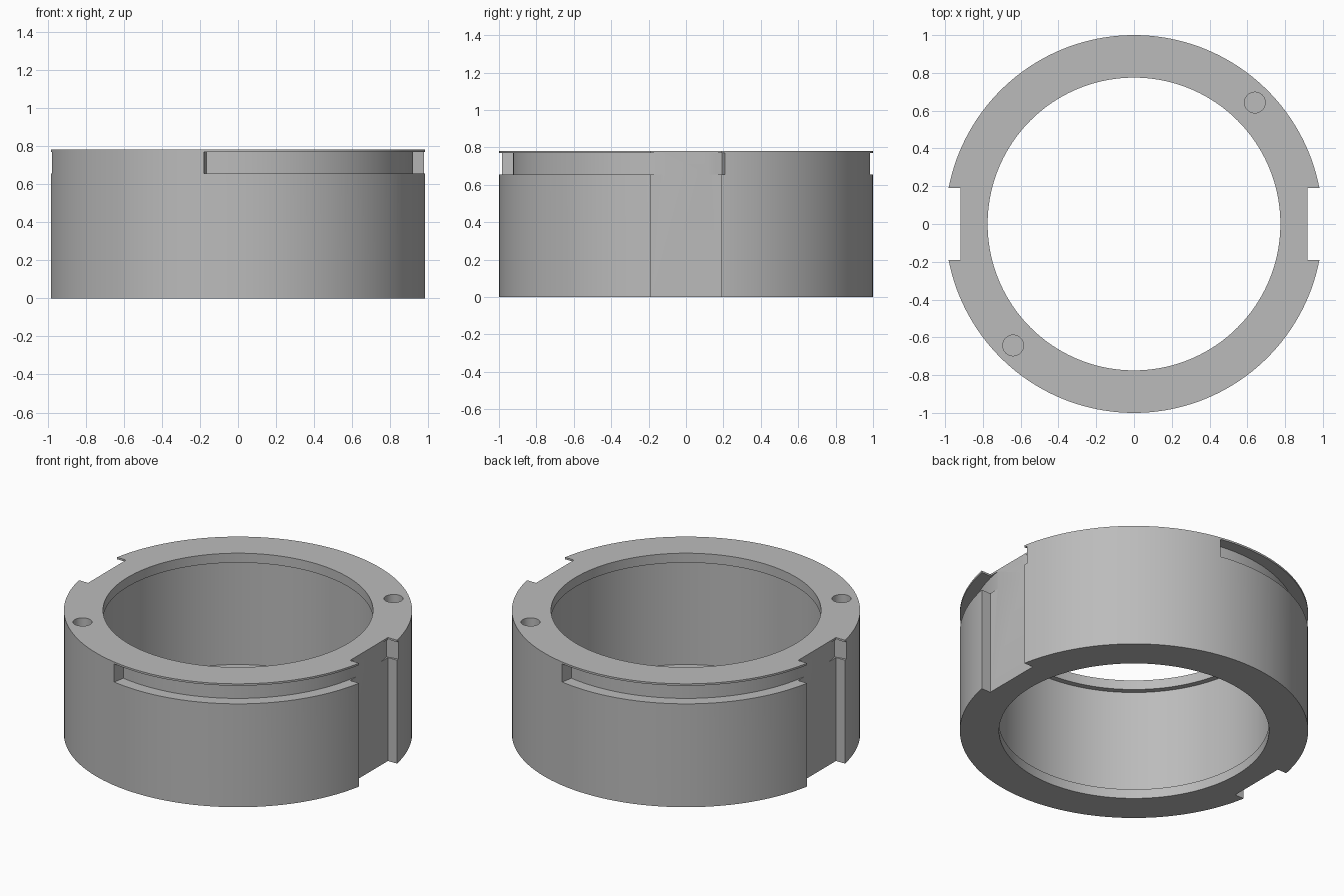
import bpy, bmesh, math
from math import radians, cos, sin

if "Cube" in bpy.data.objects:
    bpy.data.objects.remove(bpy.data.objects["Cube"])

H = 0.782          # ring height
SEG = 160          # sides of the full circle

grey = bpy.data.materials.new("plain_grey")
grey.diffuse_color = (0.5, 0.5, 0.5, 1)
grey.use_nodes = True
grey.node_tree.nodes["Principled BSDF"].inputs["Base Color"].default_value = grey.diffuse_color


def sweep(name, profile, a0=0, a1=360, n=SEG):
    """Turn a closed (radius, z) profile around z from angle a0 to a1."""
    bm = bmesh.new()
    full = a1 - a0 == 360
    rows = []
    for i in range(n if full else n + 1):
        a = radians(a0 + (a1 - a0) * i / n)
        rows.append([bm.verts.new((r * cos(a), r * sin(a), z)) for r, z in profile])
    m = len(profile)
    for i in range(n):
        p, q = rows[i], rows[(i + 1) % len(rows)]
        for j in range(m):
            k = (j + 1) % m
            bm.faces.new((p[j], q[j], q[k], p[k]))
    if not full:
        bm.faces.new(rows[0])
        bm.faces.new(rows[-1][::-1])
    return finish(name, bm)


def finish(name, bm):
    bmesh.ops.recalc_face_normals(bm, faces=bm.faces[:])
    me = bpy.data.meshes.new(name)
    bm.to_mesh(me)
    bm.free()
    me.materials.append(grey)
    ob = bpy.data.objects.new(name, me)
    bpy.context.collection.objects.link(ob)
    return ob


# ring body with a retaining lip at both ends of the bore
ring = sweep("ring_body", [(1, 0), (1, H), (0.775, H), (0.775, H - 0.06),
                           (0.81, H - 0.06), (0.81, 0.06), (0.775, 0.06), (0.775, 0)])

cutters = []
for s, turn in ((1, 0), (-1, 180)):
    # full-height side notch
    bm = bmesh.new()
    bmesh.ops.create_cube(bm, size=1)
    for v in bm.verts:
        v.co = (s * (1.068 + v.co.x * 0.3), v.co.y * 0.38, 0.4 + v.co.z * 1.2)
    cutters.append(finish("notch_cutter", bm))
    # curved locking groove under the top rim, running out of the notch
    cutters.append(sweep("groove_cutter", [(0.926, 0.655), (1.1, 0.655), (1.1, 0.77), (0.926, 0.77)],
                         -100.3 + turn, 12 + turn, 50))
    # blind pin hole in the top face
    bm = bmesh.new()
    bmesh.ops.create_cone(bm, cap_ends=True, segments=32, radius1=0.055, radius2=0.055, depth=0.4)
    bmesh.ops.translate(bm, verts=bm.verts[:], vec=(s * 0.64, s * 0.643, H))
    cutters.append(finish("pin_hole_cutter", bm))

for c in cutters:
    c.hide_render = True
    mod = ring.modifiers.new(c.name, 'BOOLEAN')
    mod.operation = 'DIFFERENCE'
    mod.solver = 'EXACT'
    mod.object = c

# bake the cuts, drop the cutters, then smooth with sharp edges
bpy.context.view_layer.update()
dg = bpy.context.evaluated_depsgraph_get()
baked = bpy.data.meshes.new_from_object(ring.evaluated_get(dg))
ring.modifiers.clear()
ring.data = baked
for c in cutters:
    bpy.data.objects.remove(c)
baked.shade_smooth()
baked.set_sharp_from_angle(angle=radians(30))
